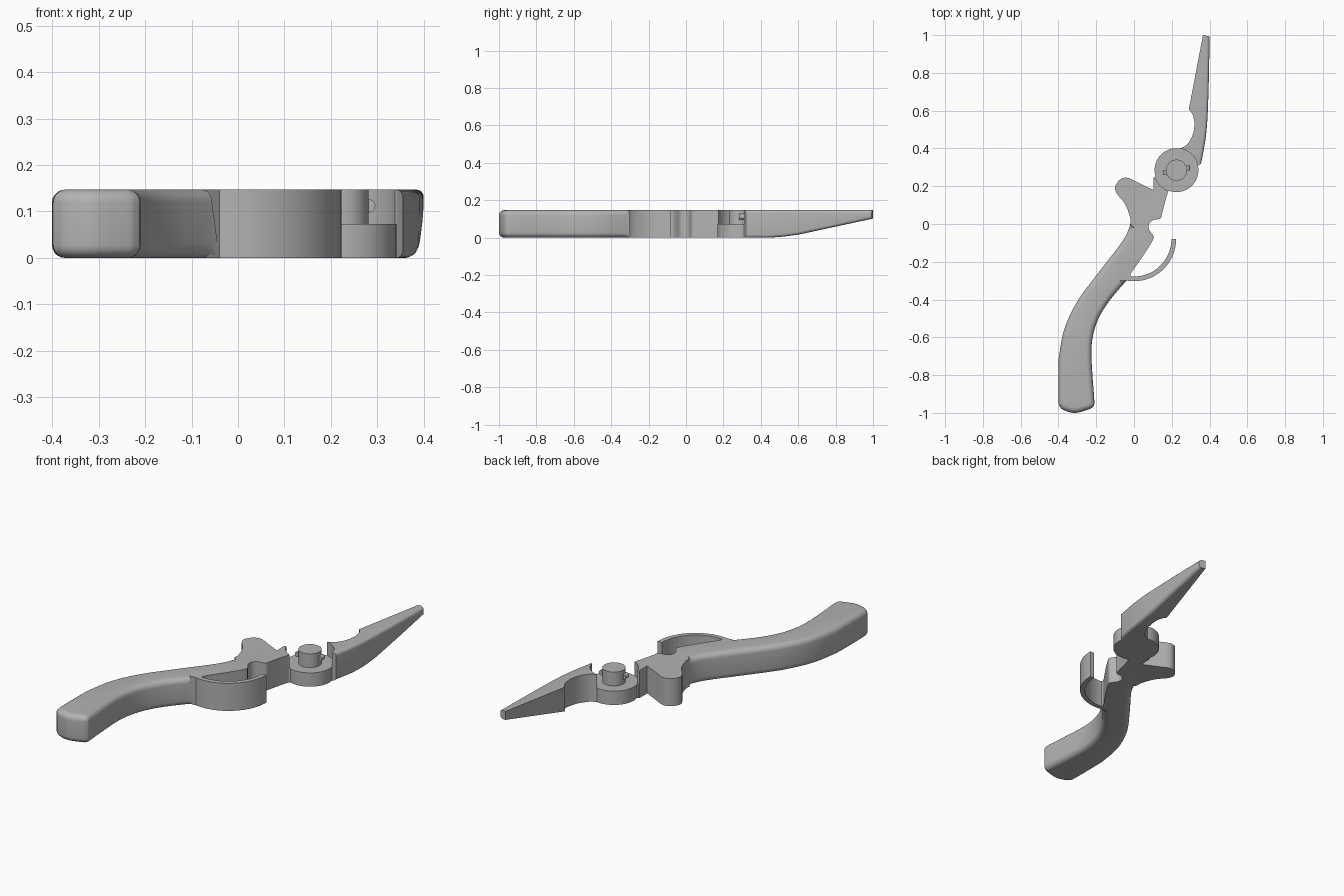
import bpy, bmesh, math
from mathutils import Vector
from mathutils.geometry import interpolate_bezier

cube = bpy.data.objects.get("Cube")
if cube:
    bpy.data.objects.remove(cube)

HEIGHT = 0.147
HALF = HEIGHT / 2
PIVOT = Vector((0.225, 0.285, 0))
HUB_RADIUS = 0.116

steel = bpy.data.materials.new("steel grey")
steel.use_nodes = True
GREY = (0.45, 0.45, 0.45, 1)
steel.diffuse_color = GREY
steel.node_tree.nodes["Principled BSDF"].inputs["Base Color"].default_value = GREY


def straight_run(points):
    """Corner points given in hundredths of a unit."""
    return [Vector((x, y, 0)) * 0.01 for x, y in points]


def smooth_run(points, steps=5):
    """Smooth curve through points given in hundredths of a unit."""
    pts = straight_run(points)
    ext = [pts[0]] + pts + [pts[-1]]
    out = []
    for a, b, c, d in zip(ext, ext[1:], ext[2:], ext[3:]):
        out += interpolate_bezier(b, b + (c - a) / 6, c - (d - b) / 6, c, steps + 1)[:-1]
    return out + [pts[-1]]


def arc(centre, radius, start, end, steps=24):
    angles = [math.radians(start + (end - start) * i / steps) for i in range(steps + 1)]
    return [centre + Vector((math.cos(a), math.sin(a), 0)) * radius for a in angles]


def prism(runs, low, high):
    """Closed outline made of consecutive runs, extruded upwards."""
    outline = []
    for p in (p for run in runs for p in run):
        if not outline or (p - outline[-1]).length > 0.002:
            outline.append(p)
    if (outline[0] - outline[-1]).length < 0.002:
        outline.pop()
    bm = bmesh.new()
    face = bm.faces.new([bm.verts.new((p.x, p.y, low)) for p in outline])
    grown = bmesh.ops.extrude_face_region(bm, geom=[face])["geom"]
    verts = [v for v in grown if isinstance(v, bmesh.types.BMVert)]
    bmesh.ops.translate(bm, verts=verts, vec=(0, 0, high - low))
    # Keep the bottom cap if the extrusion consumed it
    if not any(all(v.co.z < low + 1e-5 for v in f.verts) for f in bm.faces):
        bmesh.ops.holes_fill(bm, edges=[e for e in bm.edges if e.is_boundary])
    bmesh.ops.recalc_face_normals(bm, faces=bm.faces)
    bm.normal_update()
    return bm


def round_rims(bm, width, rule):
    """Round the rim edges whose side wall normal and midpoint fit the rule."""
    chosen = []
    for e in bm.edges:
        if len(e.link_faces) != 2:
            continue
        wall, cap = sorted(e.link_faces, key=lambda f: abs(f.normal.z))
        mid = (e.verts[0].co + e.verts[1].co) / 2
        if abs(wall.normal.z) < 0.3 and abs(cap.normal.z) > 0.7 and rule(wall.normal, mid):
            chosen.append(e)
    bmesh.ops.bevel(bm, geom=chosen, offset=width, segments=5, profile=0.5,
                    affect='EDGES', clamp_overlap=False)


def finish(bm, name):
    mesh = bpy.data.meshes.new(name)
    bm.to_mesh(mesh)
    bm.free()
    mesh.materials.append(steel)
    obj = bpy.data.objects.new(name, mesh)
    bpy.context.collection.objects.link(obj)
    bpy.ops.object.select_all(action='DESELECT')
    obj.select_set(True)
    bpy.context.view_layer.objects.active = obj
    bpy.ops.object.shade_smooth_by_angle(angle=math.radians(32))


# Handle with thumb rest, neck and the curved seat around the hub
handle = prism([
    smooth_run([(-40, -72), (-40, -93), (-39, -97), (-36, -99), (-31, -100), (-25, -98.5),
                (-22, -97), (-21, -94), (-22, -80), (-22.5, -65), (-20, -53), (-14, -42),
                (-4, -30), (-1.5, -28)]),
    smooth_run([(-1.5, -28), (-1.5, -26), (4, -18), (10, -8.5), (10, -6), (8, -3),
                (8, 0), (10, 2), (14, 3), (15, 6), (16.5, 12), (18, 17)]),
    arc(PIVOT, HUB_RADIUS + 0.002, 249, 200),
    straight_run([(10.3, 24.5), (10.3, 18)]),
    smooth_run([(10.3, 18), (3, 21.5), (-2, 24), (-5, 24.5), (-8, 23), (-10, 19.5), (-9, 16),
                (-5, 11), (-2.5, 5), (-2, 0), (-6, -9), (-19, -26), (-30, -41),
                (-37, -56), (-40, -72)]),
], 0, HEIGHT)
round_rims(handle, 0.028, lambda n, p: p.y < -0.31 or (n.x < -0.3 and p.y < 0))
finish(handle, "handle")

# Curved finger guard
guard_centre = Vector((0, -0.08, 0))
finish(prism([arc(guard_centre, 0.223, 0, -104), arc(guard_centre, 0.198, -104, 0)],
             0, HEIGHT), "finger_guard")

# Half-height hub, pivot pin and its two locking studs
finish(prism([arc(PIVOT, HUB_RADIUS, 0, 360, 64)], 0, HALF), "hub")
finish(prism([arc(PIVOT, 0.056, 0, 360, 48)], HALF - 0.01, HEIGHT), "pivot_pin")
for side, name in ((1, "stud_left"), (-1, "stud_right")):
    stud = bmesh.new()
    bmesh.ops.create_cone(stud, cap_ends=True, segments=20, radius1=0.014,
                          radius2=0.014, depth=0.028)
    turn = Vector((0, 0, 1)).rotation_difference(Vector((0, 1, 0)))
    bmesh.ops.rotate(stud, verts=stud.verts, matrix=turn.to_matrix())
    bmesh.ops.translate(stud, verts=stud.verts,
                        vec=PIVOT + Vector((0.057 * side, 0.012 * side, 0.112)))
    finish(stud, name)

# Neck web joining the hub to the handle below the seat
finish(prism([straight_run([(10.3, 18), (17.8, 17), (22, 20), (13, 27), (10.3, 24)])],
             0, HALF), "hub_web")

# Tapering jaw with a scooped inner edge
jaw = prism([
    straight_run([(36.5, 100), (40, 99.3)]),
    smooth_run([(40, 99.3), (39.7, 80), (39, 58), (38, 46), (36.5, 37), (35.5, 32)]),
    straight_run([(35.5, 32), (34.2, 31)]),
    arc(PIVOT, HUB_RADIUS, 12, 80),
    smooth_run([(24.5, 40), (28, 42), (31, 47), (32, 53), (31, 58), (29, 60.5)]),
    straight_run([(29, 60.5), (36.5, 100)]),
], 0, HEIGHT)
# Underside rises towards the tip through a few shallow cuts
for start, rise, slope in ((0.44, 0, 0.06), (0.5, 0.003, 0.13),
                           (0.56, 0.008, 0.19), (0.6, 0.016, 0.215)):
    cut = bmesh.ops.bisect_plane(jaw, geom=jaw.verts[:] + jaw.edges[:] + jaw.faces[:],
                                 plane_co=(0, start, rise), plane_no=(0, slope, -1),
                                 clear_outer=True)
    rim = [e for e in cut["geom_cut"] if isinstance(e, bmesh.types.BMEdge)]
    bmesh.ops.holes_fill(jaw, edges=rim)
bmesh.ops.recalc_face_normals(jaw, faces=jaw.faces)
jaw.normal_update()
round_rims(jaw, 0.016, lambda n, p: n.x > 0.8 and p.x > 0.35)
finish(jaw, "jaw")
